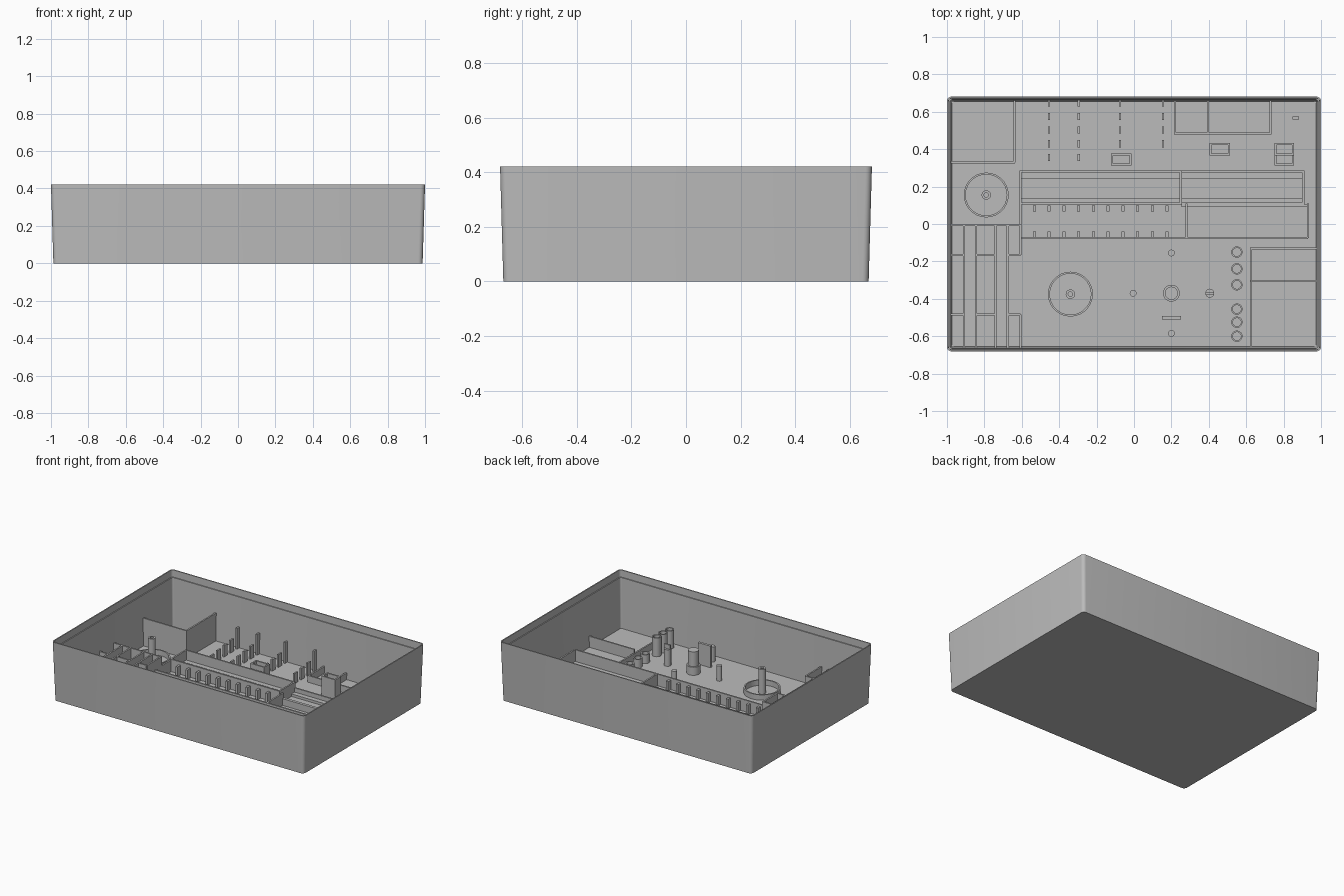
import bpy, bmesh, math

if "Cube" in bpy.data.objects:
    bpy.data.objects.remove(bpy.data.objects["Cube"])

grey = bpy.data.materials.new("plain grey")
grey.diffuse_color = (0.5, 0.5, 0.5, 1)
grey.use_nodes = True
grey.node_tree.nodes["Principled BSDF"].inputs["Base Color"].default_value = grey.diffuse_color
FLOOR = 0.012   # top of the tray floor
T = 0.011       # rib thickness


def finish(bm, name, smooth=False):
    bmesh.ops.recalc_face_normals(bm, faces=bm.faces)
    me = bpy.data.meshes.new(name)
    bm.to_mesh(me)
    bm.free()
    me.materials.append(grey)
    ob = bpy.data.objects.new(name, me)
    bpy.context.collection.objects.link(ob)
    if smooth:
        bpy.ops.object.select_all(action='DESELECT')
        ob.select_set(True)
        bpy.context.view_layer.objects.active = ob
        bpy.ops.object.shade_smooth_by_angle(angle=math.radians(35))
    return ob


def loft(name, rings, smooth=True):
    """Skin closed rings of points and cap both ends."""
    bm = bmesh.new()
    loops = [[bm.verts.new(p) for p in r] for r in rings]
    for a, b in zip(loops, loops[1:]):
        for i in range(len(a)):
            j = (i + 1) % len(a)
            bm.faces.new((a[i], a[j], b[j], b[i]))
    bm.faces.new(loops[0])
    bm.faces.new(loops[-1])
    return finish(bm, name, smooth)


def rounded(hx, hy, r, z, n=5):
    pts = []
    for k, (sx, sy) in enumerate([(1, 1), (-1, 1), (-1, -1), (1, -1)]):
        for i in range(n + 1):
            a = math.pi / 2 * (k + i / n)
            pts.append((sx * (hx - r) + r * math.cos(a),
                        sy * (hy - r) + r * math.sin(a), z))
    return pts


def boxes(name, items):
    """One object from boxes (x0, x1, y0, y1, top) standing on the floor."""
    bm = bmesh.new()
    for x0, x1, y0, y1, top in items:
        vs = bmesh.ops.create_cube(bm, size=1)["verts"]
        z0 = FLOOR - 0.004
        for v in vs:
            v.co = ((x0 + x1) / 2 + v.co.x * (x1 - x0),
                    (y0 + y1) / 2 + v.co.y * (y1 - y0),
                    (z0 + top) / 2 + v.co.z * (top - z0))
    return finish(bm, name)


def wx(y, x0, x1, top):      # rib running along x
    return (x0, x1, y - T / 2, y + T / 2, top)


def wy(x, y0, y1, top):      # rib running along y
    return (x - T / 2, x + T / 2, y0, y1, top)


def frame(x0, x1, y0, y1, top):
    return [wx(y0, x0 - T / 2, x1 + T / 2, top), wx(y1, x0 - T / 2, x1 + T / 2, top),
            wy(x0, y0, y1, top), wy(x1, y0, y1, top)]


def turned(name, x, y, profile, n=28):
    """Round part from a (radius, height) profile."""
    return loft(name, [[(x + r * math.cos(2 * math.pi * i / n),
                         y + r * math.sin(2 * math.pi * i / n), z) for i in range(n)]
                       for r, z in profile])


def tube(name, x, y, r, ri, top, depth):
    turned(name, x, y, [(r, FLOOR - 0.004), (r, top), (ri, top), (ri, top - depth)])


# Tapered tray with a stepped inner rim
loft("tray_shell", [
    rounded(0.987, 0.669, 0.024, 0), rounded(1.0, 0.681, 0.024, 0.42),
    rounded(0.992, 0.673, 0.017, 0.42), rounded(0.991, 0.672, 0.017, 0.37),
    rounded(0.984, 0.665, 0.013, 0.37), rounded(0.974, 0.656, 0.012, FLOOR)])
X, Y = 0.98, 0.662   # rib ends buried in the tray wall

# Tall corner compartment
boxes("corner_compartment", [wx(0.33, -X, -0.635, 0.21), wy(-0.64, 0.33, Y, 0.21)])

# Slotted rack at the left front
rack = [wx(-0.005, -X, -0.602, 0.16)]
rack += [wy(x, -Y, -0.005, 0.16) for x in (-0.91, -0.845, -0.74, -0.675)]
rack += [wy(-0.607, -0.165, -0.005, 0.16), wy(-0.607, -Y, -0.485, 0.16)]
for y in (-0.165, -0.485):
    rack += [wx(y, a, b, 0.16) for a, b in
             ((-X, -0.91), (-0.845, -0.74), (-0.675, -0.607))]
boxes("slotted_rack", rack)

# Long channel with inner ledges
boxes("long_channel", frame(-0.607, 0.25, 0.11, 0.28, 0.1)
      + frame(0.25, 0.905, 0.11, 0.28, 0.06))
boxes("channel_ledges", [(-0.607, 0.905, 0.11, 0.138, 0.03),
                         (-0.607, 0.905, 0.24, 0.28, 0.03)])

# Toothed channel and its plain neighbour
boxes("toothed_channel", [wx(-0.075, -0.607, 0.93, 0.095), wy(0.28, -0.075, 0.11, 0.095),
                          wy(0.93, -0.075, 0.11, 0.095), wx(0.1, 0.25, 0.93, 0.06),
                          wy(-0.607, -0.075, 0.11, 0.095)])
teeth = []
for i in range(10):
    x = -0.532 + i * 0.0788
    for y in (0.083, -0.057):
        teeth.append((x - 0.008, x + 0.008, y - 0.017, y + 0.017, 0.08))
boxes("channel_teeth", teeth)

# Columns of upright tabs near the back
tabs = []
for x, count in ((-0.455, 5), (-0.295, 5), (-0.075, 4), (0.155, 4)):
    for i in range(count):
        y = 0.648 - i * 0.073
        top = 0.16 if i == 0 else 0.112 - 0.009 * i
        tabs.append((x - 0.006, x + 0.006, y - 0.019, y + 0.019, top))
tabs.append((0.848, 0.882, 0.56, 0.576, 0.06))
boxes("upright_tabs", tabs)

# Low compartment against the back wall
boxes("back_compartment", [wx(0.485, 0.215, 0.735, 0.06), wy(0.22, 0.485, Y, 0.06),
                           wy(0.395, 0.485, Y, 0.06), wy(0.73, 0.485, Y, 0.06)])

# Small hollow sockets
boxes("small_sockets", frame(-0.117, -0.018, 0.318, 0.372, 0.12)
      + frame(0.408, 0.507, 0.372, 0.428, 0.15)
      + frame(0.757, 0.85, 0.372, 0.428, 0.15) + frame(0.757, 0.85, 0.318, 0.372, 0.12))

# Right front compartment
boxes("front_compartment", [wx(-0.13, 0.62, X, 0.06), wx(-0.305, 0.62, X, 0.09),
                            wy(0.625, -Y, -0.13, 0.06)])

# Ring seats with a centre post
for i, (x, y) in enumerate(((-0.79, 0.155), (-0.34, -0.375))):
    tube(f"ring_seat_{i}", x, y, 0.12, 0.11, 0.05, 0.05 - FLOOR)
    tube(f"centre_post_{i}", x, y, 0.025, 0.012, 0.187, 0.06)

# Row of hollow cups
for i, (y, top) in enumerate(((-0.15, 0.07), (-0.24, 0.075), (-0.325, 0.075),
                              (-0.455, 0.145), (-0.525, 0.145), (-0.6, 0.14))):
    tube(f"cup_{i}", 0.55, y, 0.03, 0.022, top, 0.02)

# Stepped pedestal, pins and upright plate
turned("pedestal", 0.2, -0.37, [(0.045, 0.008), (0.045, 0.07), (0.035, 0.07), (0.035, 0.175)])
for i, (x, y, r, top) in enumerate(((-0.005, -0.37, 0.018, 0.12), (0.2, -0.155, 0.018, 0.11),
                                    (0.2, -0.585, 0.018, 0.12), (0.405, -0.37, 0.024, 0.13))):
    turned(f"pin_{i}", x, y, [(r, 0.008), (r, top)], 20)
boxes("upright_plate", [(0.15, 0.25, -0.51, -0.492, 0.166)])
boxes("pin_key", [(0.381, 0.429, -0.376, -0.364, 0.16)])
